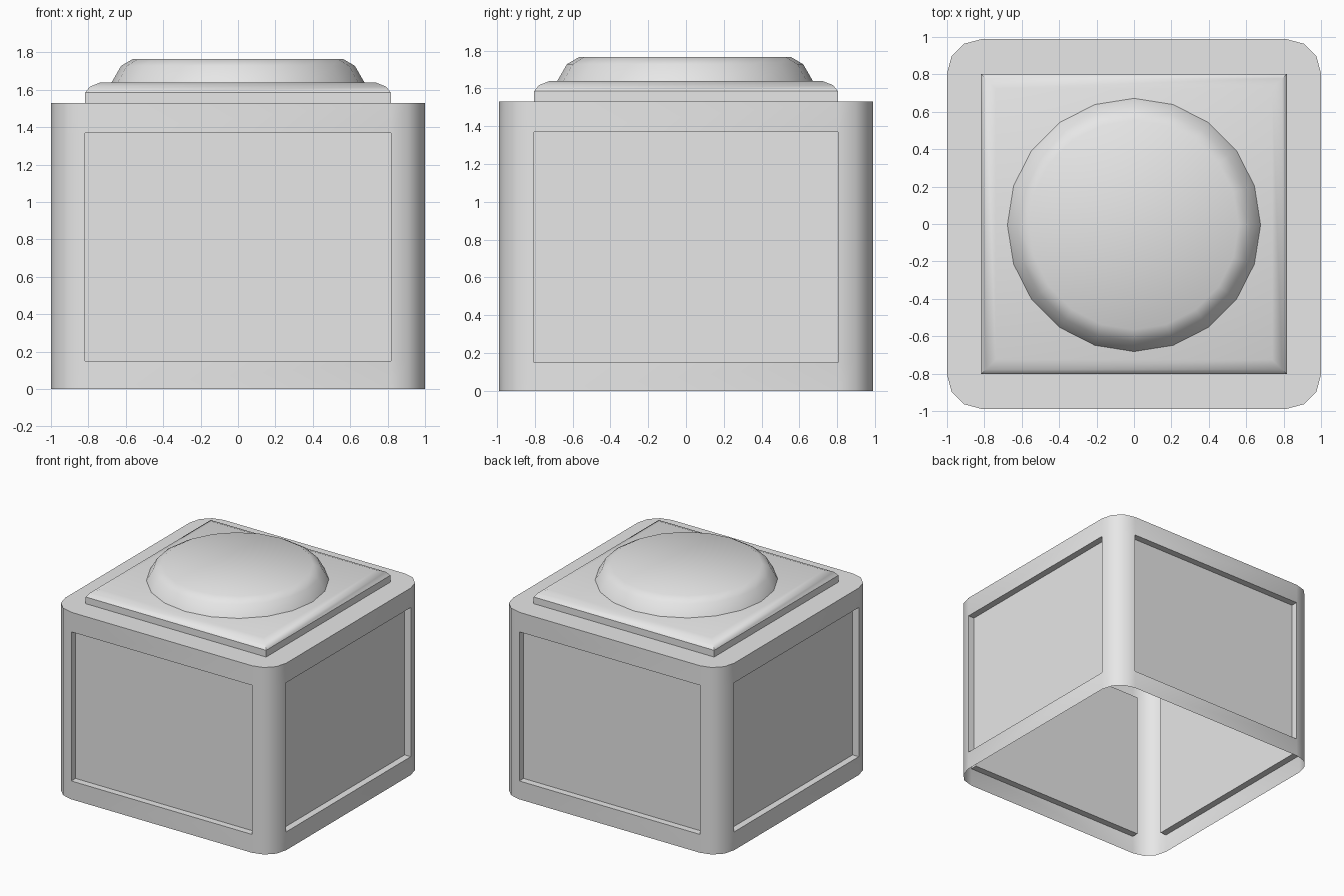
import bpy, bmesh
from math import cos, sin, radians, pi

if "Cube" in bpy.data.objects:
    bpy.data.objects.remove(bpy.data.objects["Cube"])

grey = bpy.data.materials.new("light_grey")
grey.use_nodes = True
colour = (0.8, 0.8, 0.8, 1)
grey.diffuse_color = colour
grey.node_tree.nodes["Principled BSDF"].inputs["Base Color"].default_value = colour


def loft(rings):
    """Join rings of points with quads, cap the top, leave the bottom open."""
    bm = bmesh.new()
    rows = [[bm.verts.new(p) for p in ring] for ring in rings]
    n = len(rows[0])
    for low, high in zip(rows, rows[1:]):
        for i in range(n):
            j = (i + 1) % n
            bm.faces.new((low[i], low[j], high[j], high[i]))
    bm.faces.new(rows[-1])
    bm.normal_update()
    return bm


def finish(bm, name, angle):
    mesh = bpy.data.meshes.new(name)
    bm.to_mesh(mesh)
    bm.free()
    mesh.materials.append(grey)
    ob = bpy.data.objects.new(name, mesh)
    bpy.context.collection.objects.link(ob)
    bpy.ops.object.select_all(action='DESELECT')
    ob.select_set(True)
    bpy.context.view_layer.objects.active = ob
    bpy.ops.object.shade_smooth_by_angle(angle=radians(angle))
    return ob


# Box: rounded upright corners, open underneath, a recessed panel on each side
HALF_X, HALF_Y, RADIUS = 1.0, 0.988, 0.183
outline = []
for quarter, (sx, sy) in enumerate([(1, 1), (-1, 1), (-1, -1), (1, -1)]):
    for step in range(4):
        a = radians(90 * quarter + 30 * step)
        outline.append((sx * (HALF_X - RADIUS) + RADIUS * cos(a),
                        sy * (HALF_Y - RADIUS) + RADIUS * sin(a)))
box = loft([[(x, y, z) for x, y in outline] for z in (0, 0.15, 1.37, 1.53)])
panels = [f for f in box.faces
          if abs(f.normal.z) < 0.1 and f.calc_area() > 1.0]
bmesh.ops.inset_individual(box, faces=panels, thickness=0, depth=-0.055)
finish(box, "box_body", 32)

# Lid plate: square with a softened, mitred upper edge
plate_profile = [(0, 1.53), (0, 1.585), (0.025, 1.617), (0.078, 1.638)]
plate = loft([[(sx * (0.817 - d), sy * (0.803 - d), z)
               for sx, sy in ((1, 1), (-1, 1), (-1, -1), (1, -1))]
              for d, z in plate_profile])
finish(plate, "lid_plate", 35)

# Round raised button on the lid
button_profile = [(0.678, 1.636), (0.625, 1.728), (0.56, 1.766)]
SIDES = 20
button = loft([[(r * cos(2 * pi * i / SIDES), r * sin(2 * pi * i / SIDES) - 0.005, z)
                for i in range(SIDES)] for r, z in button_profile])
finish(button, "round_button", 35)
